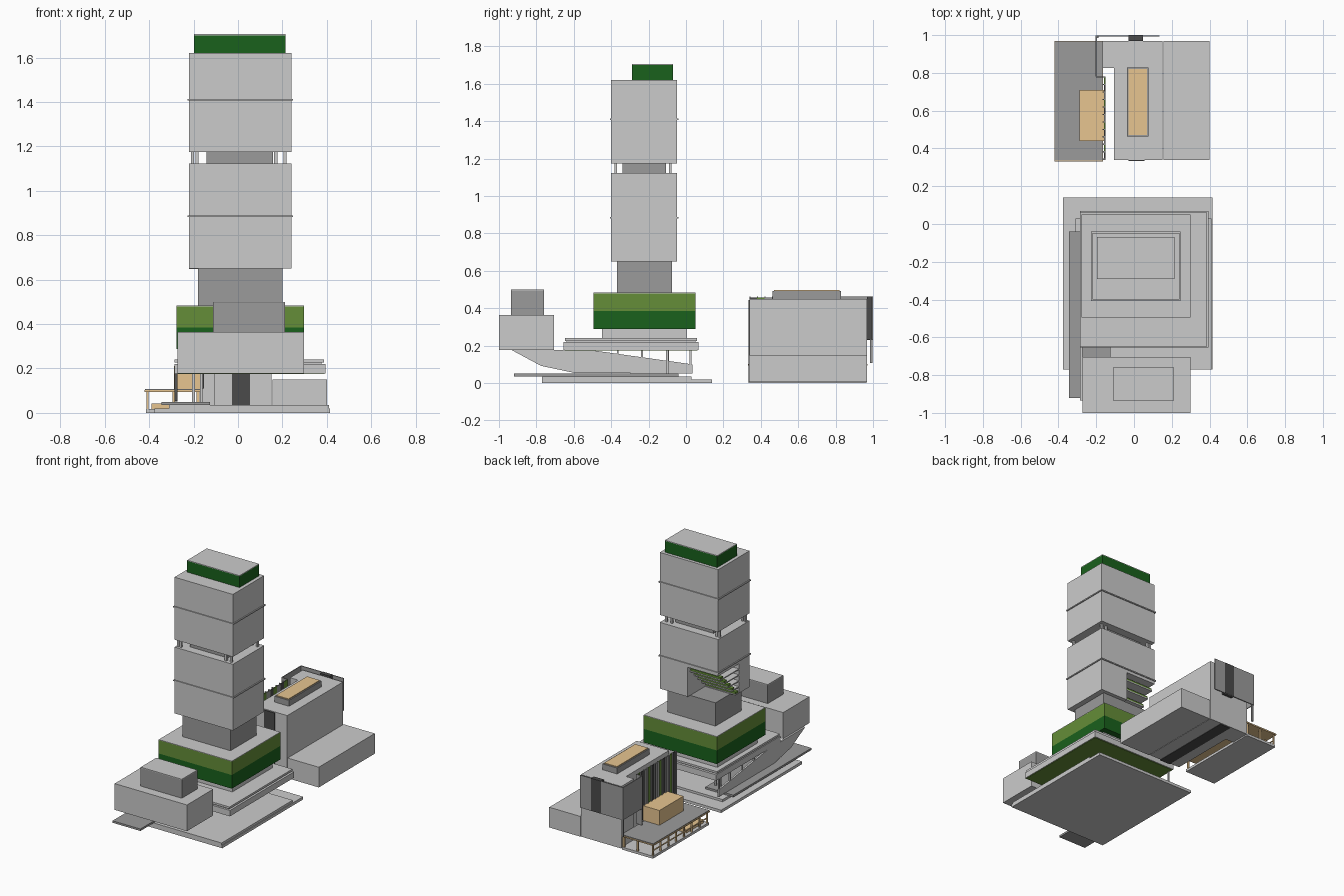
import bpy, bmesh

if "Cube" in bpy.data.objects:
    bpy.data.objects.remove(bpy.data.objects["Cube"])

def mat(name, r, g, b):
    m = bpy.data.materials.new(name)
    m.diffuse_color = (r, g, b, 1)
    m.use_nodes = True
    m.node_tree.nodes["Principled BSDF"].inputs["Base Color"].default_value = m.diffuse_color
    return m

DARK = mat("dark_grey", .33, .33, .33)
BLACK = mat("charcoal", .07, .07, .07)
GREEN = mat("deep_green", .01, .12, .012)
LEAF = mat("leaf_green", .13, .27, .04)
TAN = mat("timber", .8, .56, .28)

def finish(name, bm, m):
    bmesh.ops.recalc_face_normals(bm, faces=bm.faces)
    me = bpy.data.meshes.new(name)
    bm.to_mesh(me)
    bm.free()
    ob = bpy.data.objects.new(name, me)
    bpy.context.collection.objects.link(ob)
    if m:
        me.materials.append(m)
    return ob

def box(name, x, y, z, m=None):
    """Box from (min, max) extents on each axis."""
    bm = bmesh.new()
    for v in bmesh.ops.create_cube(bm, size=1)["verts"]:
        v.co = [r[0] if c < 0 else r[1] for c, r in zip(v.co, (x, y, z))]
    return finish(name, bm, m)

def prism(name, pts, axis, lo, hi, m=None):
    """Extrude a 2D profile along an axis (0 = x, 2 = z)."""
    bm = bmesh.new()
    put = (lambda p: (lo, *p)) if axis == 0 else (lambda p: (*p, lo))
    f = bm.faces.new([bm.verts.new(put(p)) for p in pts])
    ext = bmesh.ops.extrude_face_region(bm, geom=[f])["geom"]
    for v in ext:
        if isinstance(v, bmesh.types.BMVert):
            v.co[axis] = hi
    return finish(name, bm, m)

def post(name, x, y, z, r, m=None):
    return box(name, (x - r, x + r), (y - r, y + r), z, m)

# ground plates and dark side walk
box("base_plate", (-.375, .415), (-.77, .14), (0, .02))
box("base_step", (-.31, .41), (-.77, .03), (.02, .036))
box("side_walk", (-.345, -.125), (-.92, -.04), (.036, .05), DARK)

# ramp along the left side with slender posts
prism("ramp_wall", [(-.935, .178), (-.775, .092), (-.59, .053), (.035, .052),
                    (.035, .1), (-.52, .178)], 0, -.285, -.272)
for y, z in ((-.49, .17), (-.365, .15), (-.235, .13), (-.095, .115), (.025, .09)):
    post("ramp_post", -.278, y, (z, .178), .005)
for x in (-.2, -.165):
    post("entrance_post", x, -.1, (.036, .178), .006)

# podium slabs and planted block
box("lower_slab", (-.285, .395), (-.655, .068), (.178, .22))
box("slab_soffit", (-.28, .39), (-.65, .062), (.175, .178), LEAF)
box("slab_recess", (-.27, .375), (-.64, .05), (.22, .226))
box("upper_slab", (-.285, .387), (-.648, .06), (.226, .24))
box("podium_plinth", (-.25, .27), (-.45, .005), (.24, .288))
box("podium_green_lower", (-.278, .298), (-.495, .05), (.288, .385), GREEN)
box("podium_green_upper", (-.278, .298), (-.495, .05), (.385, .48), LEAF)
box("podium_roof", (-.278, .298), (-.495, .05), (.48, .484))

# front volume with roof box
box("front_block", (-.272, .298), (-1, -.705), (.178, .365))
box("front_roof_box", (-.112, .212), (-.935, -.76), (.365, .494), DARK)
box("front_roof_cap", (-.112, .212), (-.935, -.76), (.494, .5))

# tower shaft
TX, TY = (-.22, .24), (-.4, -.048)
box("tower_neck", (-.18, .2), (-.37, -.075), (.484, .65), DARK)
prism("tower_lower_notched", [(-.22, -.4), (.24, -.4), (.24, -.048), (.02, -.048),
                              (.02, -.28), (-.22, -.28)], 2, .65, .86)
box("tower_lower", TX, TY, (.86, 1.122))
box("sky_core", (-.142, .158), (-.34, -.108), (1.122, 1.175), DARK)
for x in (-.205, -.185, .17, .212):
    for y in (-.375, -.085):
        post("sky_column", x, y, (1.122, 1.175), .007)
box("tower_upper", TX, TY, (1.175, 1.62))
for z in (.885, 1.41):
    box("tower_ledge", (-.227, .247), (-.407, -.041), (z - .004, z + .004))
box("crown_green", (-.197, .215), (-.29, -.07), (1.62, 1.7), GREEN)
box("crown_roof", (-.197, .215), (-.29, -.07), (1.7, 1.705))

# planted terraces stepping back inside the tower corner
for i in range(5):
    y, z = -.075 - .042 * i, .825 - .042 * i
    box("terrace_shelf", (-.22, .02), (-.28, y), (z - .008, z))
    box("terrace_planter", (-.218, .02), (y - .03, y - .004), (z, z + .014), LEAF)

# rear hall, low wing and roof light
prism("rear_hall", [(-.105, .34), (.15, .34), (.15, .968), (-.168, .968),
                    (-.168, .825), (-.105, .825)], 2, .008, .45)
box("rear_glass_band", (-.028, .055), (.334, .96), (.005, .445), BLACK)
box("low_wing", (.155, .4), (.338, .968), (.006, .15))
box("roof_light_sides", (-.037, .078), (.463, .828), (.45, .492), DARK)
box("roof_light_top", (-.03, .07), (.47, .82), (.492, .498), TAN)

# rear screen and finned side facade
box("rear_screen", (-.2, .135), (.993, .999), (.23, .462), DARK)
box("rear_screen_glass", (-.03, .048), (.968, 1), (.232, .463), BLACK)
box("side_screen", (-.203, -.197), (.78, .999), (.23, .462), DARK)
box("screen_return", (-.2, -.152), (.775, .781), (.11, .462), DARK)
n = 11
for i in range(n):
    a = .34 + .435 * i / n
    wide = .435 / n
    box("facade_panel", (-.158, -.152), (a, a + wide), (.11, .458),
        (BLACK, LEAF, DARK)[i % 3])
    box("facade_fin", (-.166, -.152), (a, a + .006), (.11, .462), DARK)
post("screen_post", -.195, .99, (.107, .23), .006, DARK)

# timber pavilion beside the hall
box("pavilion_floor", (-.415, -.17), (.335, .965), (0, .018))
box("pavilion_bench", (-.39, -.31), (.36, .55), (.018, .042), TAN)
box("pavilion_ceiling", (-.422, -.165), (.332, .97), (.094, .102), TAN)
box("pavilion_roof", (-.418, -.168), (.337, .966), (.102, .107), DARK)
box("pavilion_roof_box", (-.288, -.16), (.44, .71), (.107, .212), TAN)
for i in range(8):
    y = .345 + .61 * i / 7
    post("pavilion_post", -.408, y, (.018, .094), .005, TAN)
box("pavilion_rail", (-.412, -.404), (.345, .955), (.05, .055), TAN)
for x in (-.29, -.18):
    for y in (.345, .955):
        post("pavilion_inner_post", x, y, (.018, .094), .006, TAN)
